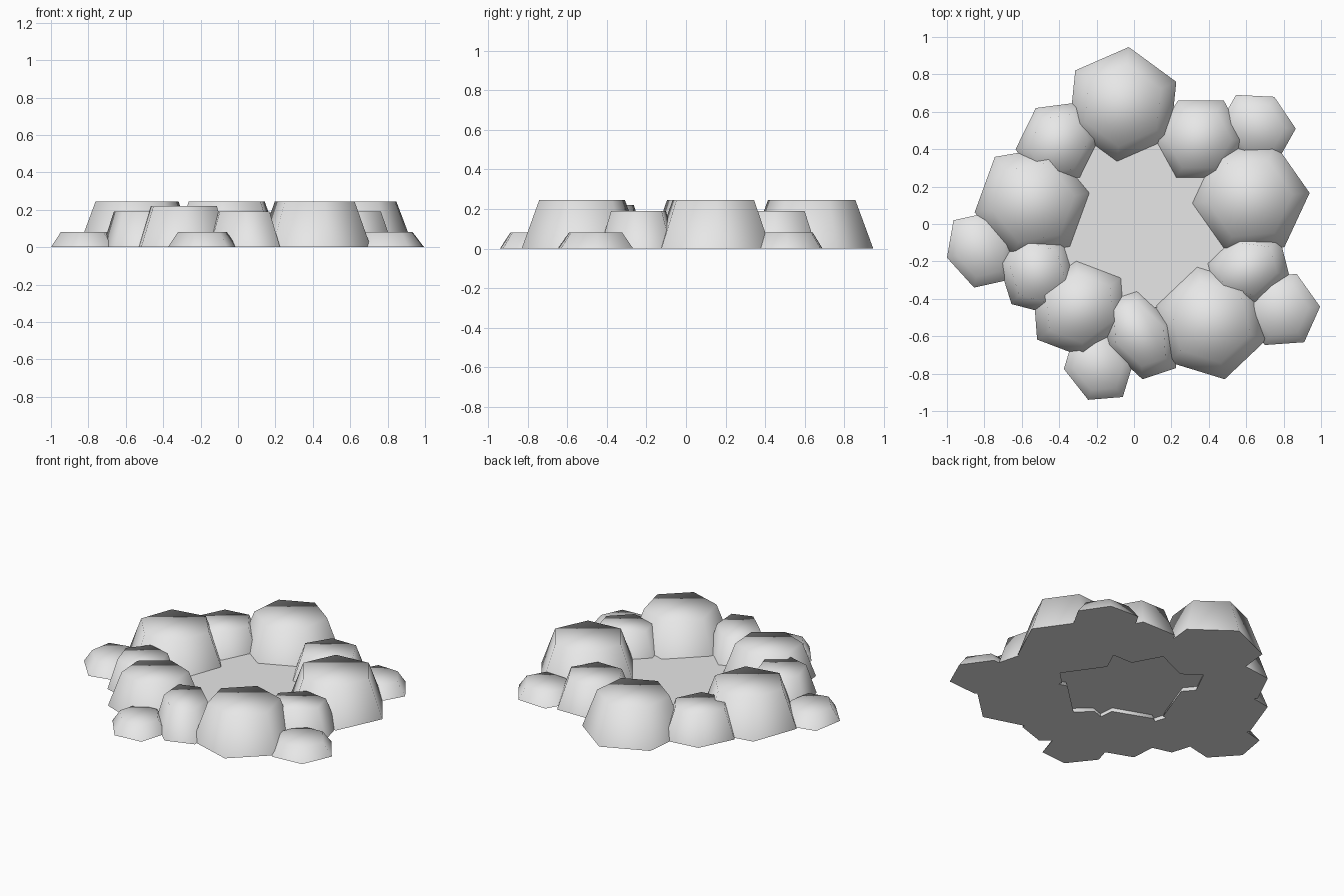
import bpy, bmesh
from mathutils import Vector

if "Cube" in bpy.data.objects:
    bpy.data.objects.remove(bpy.data.objects["Cube"])

grey = bpy.data.materials.new("stone grey")
grey.diffuse_color = (0.8, 0.8, 0.8, 1)
grey.use_nodes = True
grey.node_tree.nodes["Principled BSDF"].inputs["Base Color"].default_value = grey.diffuse_color
TAPER = 0.71


def finish(bm, name):
    me = bpy.data.meshes.new(name)
    bm.to_mesh(me)
    bm.free()
    me.materials.append(grey)
    ob = bpy.data.objects.new(name, me)
    bpy.context.collection.objects.link(ob)
    return ob


def stone(name, height, cx, cy, ax, ay, bx, by):
    """Six-sided tapered stone; a and b are two neighbouring corner offsets."""
    a, b, c = Vector((ax, ay)), Vector((bx, by)), Vector((cx, cy))
    corners = [a, b, b - a, -a, -b, a - b]
    bm = bmesh.new()
    low = [bm.verts.new((*(c + p), 0)) for p in corners]
    top = [bm.verts.new((*(c + p * TAPER), height)) for p in corners]
    bm.faces.new(low[::-1])
    bm.faces.new(top)
    for i in range(6):
        j = (i + 1) % 6
        bm.faces.new((low[i], low[j], top[j], top[i]))
    # rounded shading above, crisp edge around the flat underside
    for f in bm.faces:
        f.smooth = True
    for e in bm.edges:
        if all(v.co.z == 0 for v in e.verts):
            e.smooth = False
    finish(bm, name)


# size class: (height, list of centre + two corner offsets)
ring = {
    "large_stone": (0.245, [
        (-0.06, 0.635, 0.286, 0.125, 0.032, 0.311),
        (-0.54, 0.115, 0.312, 0.053, 0.108, 0.297),
        (0.62, 0.138, 0.319, 0.028, 0.135, 0.29),
        (0.41, -0.525, 0.225, 0.213, -0.075, 0.305)]),
    "broad_stone": (0.22, [
        (-0.29, -0.45, 0.228, 0.168, -0.02, 0.262)]),
    "medium_stone": (0.19, [
        (-0.405, 0.43, 0.228, 0.03, 0.108, 0.22),
        (0.35, 0.45, 0.245, 0.0, 0.13, 0.21),
        (-0.515, -0.26, 0.21, -0.055, 0.14, 0.168),
        (0.607, -0.24, 0.222, -0.03, 0.172, 0.165),
        (0.03, -0.59, 0.18, 0.06, -0.015, 0.24)]),
    "small_stone": (0.08, [
        (0.66, 0.52, 0.205, -0.01, 0.09, 0.16),
        (-0.82, -0.14, 0.18, 0.04, 0.035, 0.2),
        (0.785, -0.457, 0.21, 0.015, 0.085, 0.19),
        (-0.19, -0.76, 0.185, 0.015, 0.055, 0.18)]),
}
for name, (height, items) in ring.items():
    for n, item in enumerate(items, 1):
        stone(f"{name}_{n}", height, *item)

# ash bed inside the ring, slightly above the ground
bm = bmesh.new()
bmesh.ops.create_circle(bm, cap_ends=True, segments=12, radius=0.5)
bmesh.ops.translate(bm, verts=bm.verts, vec=(0.03, 0.03, 0.03))
finish(bm, "ash_bed")
